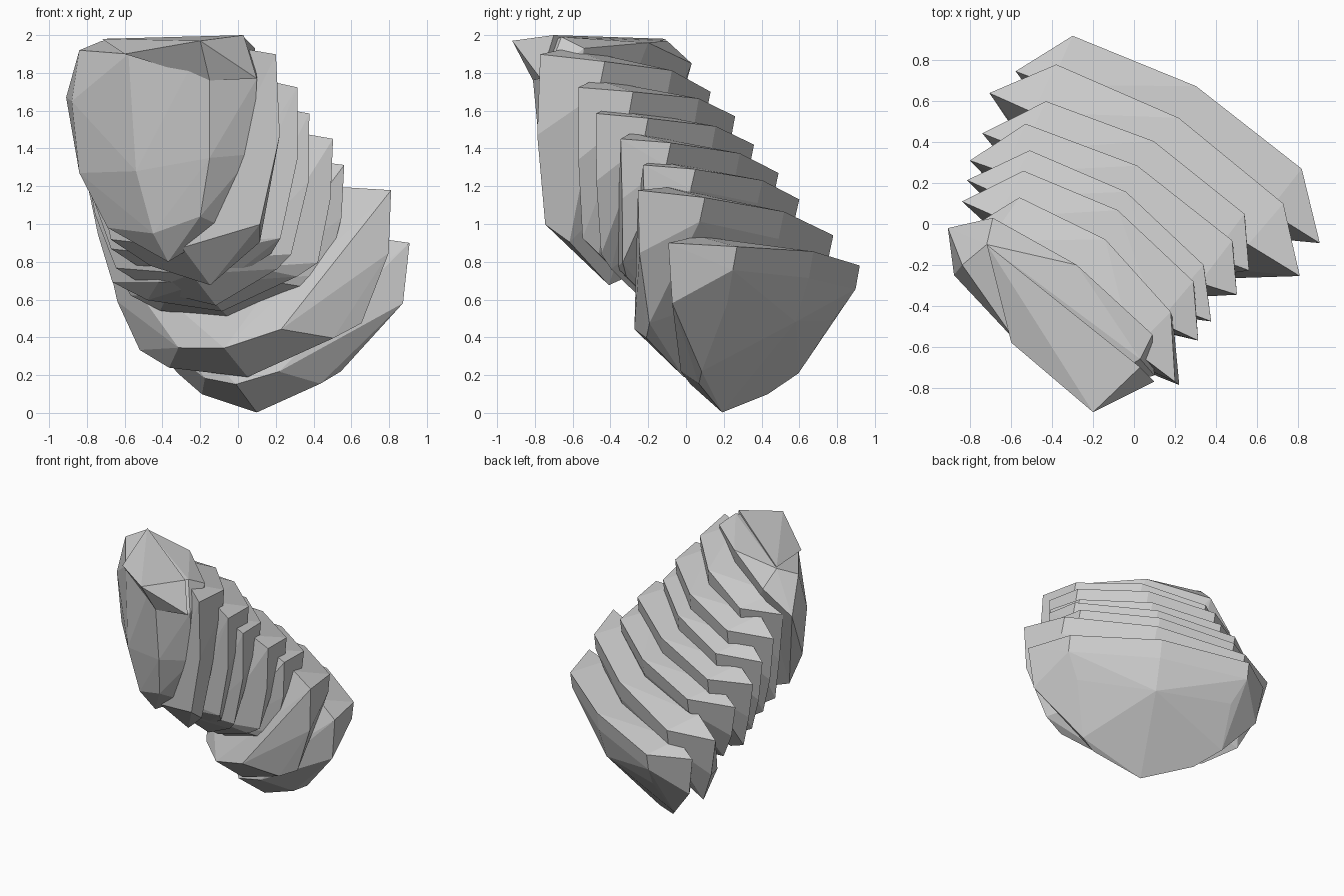
import bpy, bmesh
from mathutils import Vector

if "Cube" in bpy.data.objects:
    bpy.data.objects.remove(bpy.data.objects["Cube"])


def hull_object(name, points):
    """Faceted solid wrapped around a few points."""
    bm = bmesh.new()
    for p in points:
        bm.verts.new(p)
    res = bmesh.ops.convex_hull(bm, input=bm.verts)
    junk = {g for g in res["geom_interior"] + res["geom_unused"]
            if isinstance(g, bmesh.types.BMVert)}
    bmesh.ops.delete(bm, geom=list(junk), context='VERTS')
    bmesh.ops.dissolve_limit(bm, angle_limit=0.04, verts=bm.verts, edges=bm.edges)
    bmesh.ops.recalc_face_normals(bm, faces=bm.faces)
    mesh = bpy.data.meshes.new(name)
    bm.to_mesh(mesh)
    bm.free()
    ob = bpy.data.objects.new(name, mesh)
    bpy.context.collection.objects.link(ob)
    return ob


# Plate profile shared by both sides: (width / half shoulder, depth, height / drop)
BOTH = [(1, 0, 0), (1, -.02, -.15), (.95, -.26, .07), (.86, -.10, -.36)]


def plate(name, a, c, drop, belly, wide, front, low, left):
    """One shell plate: a, c are the left and right rear shoulders."""
    a, c = Vector(a), Vector(c)
    mid, half = (a + c) / 2, (c - a).length / 2
    w = (c - a).normalized()
    d = Vector((-w.y, w.x, 0)).normalized()
    up = w.cross(d)

    def at(x, y, z):
        return mid + w * x * half + d * y + up * z * drop

    pts = [at(s * x, y, z) for x, y, z in BOTH for s in (-1, 1)]
    # right and left front columns
    pts += [at(wide, front, 0), at(wide - .1, front, -.38), at(low, front - .03, -.78)]
    pts += [at(-left, -.29, -.02), at(-left + .05, -.29, -.38),
            at(-low - .14, -.29, -.70)]
    # underside and centre line
    pts += [at(s * low * .8, belly * .72, -.85) for s in (-1, 1)]
    pts += [at(s * .5 * low, belly - .05, -.76) for s in (-1, 1)]
    pts += [at(0, .09, .03), at(0, .07, -.14), at(0, .0, -.42),
            at(0, belly + .08, -1), at(0, belly - .12, -.82)]
    return hull_object(name, pts)


# Overlapping plates from head to tail: left shoulder, right shoulder,
# drop, belly depth, right width, right depth, low width, left width
PLATES = [
    ((-.56, .13, 1.70), (.18, -.43, 1.86), 1.12, -.26, 1.48, -.26, .98, 1.25),
    ((-.54, .26, 1.57), (.29, -.28, 1.70), 1.00, -.30, 1.36, -.23, .98, 1.35),
    ((-.51, .36, 1.42), (.34, -.20, 1.56), .93, -.33, 1.36, -.21, .98, 1.35),
    ((-.53, .49, 1.27), (.48, -.08, 1.43), .82, -.40, 1.26, -.22, .98, 1.26),
    ((-.43, .60, 1.13), (.54, .05, 1.29), .72, -.46, 1.28, -.23, .98, 1.35),
    ((-.38, .78, .94), (.73, .10, 1.14), .86, -.53, 1.39, -.26, .98, 1.32),
    ((-.30, .92, .78), (.82, .27, .88), .83, -.51, 1.40, -.27, .70, 1.24),
]
for i, p in enumerate(PLATES):
    plate("shell_plate_%d" % (i + 1), *p)

# Blunt head end
hull_object("front_plate", [
    (-.69, .03, 1.85), (.09, -.54, 1.93), (-.28, -.20, 1.96), (.03, -.66, 1.99),
    (-.20, -.80, 1.93), (-.58, -.57, 1.90), (-.72, -.10, 1.97), (-.84, -.20, 1.92),
    (-.91, -.02, 1.67), (-.88, -.25, 1.65), (-.84, -.25, 1.27), (-.69, -.30, .98),
    (-.54, -.60, 1.28), (-.45, -.58, .95), (-.15, -.81, 1.76), (-.15, -.77, 1.35),
    (-.20, -.69, 1.04), (.10, -.74, 1.77), (.08, -.68, 1.37), (-.07, -.58, .98),
    (-.37, -.50, .80)])
# Lip projecting over the head end
hull_object("front_lip", [
    (-.20, -.92, 1.97), (-.60, -.58, 1.90), (-.15, -.81, 1.76), (.03, -.70, 2.0),
    (-.42, -.38, 1.98), (.10, -.77, 1.77), (-.72, -.10, 1.98)])
